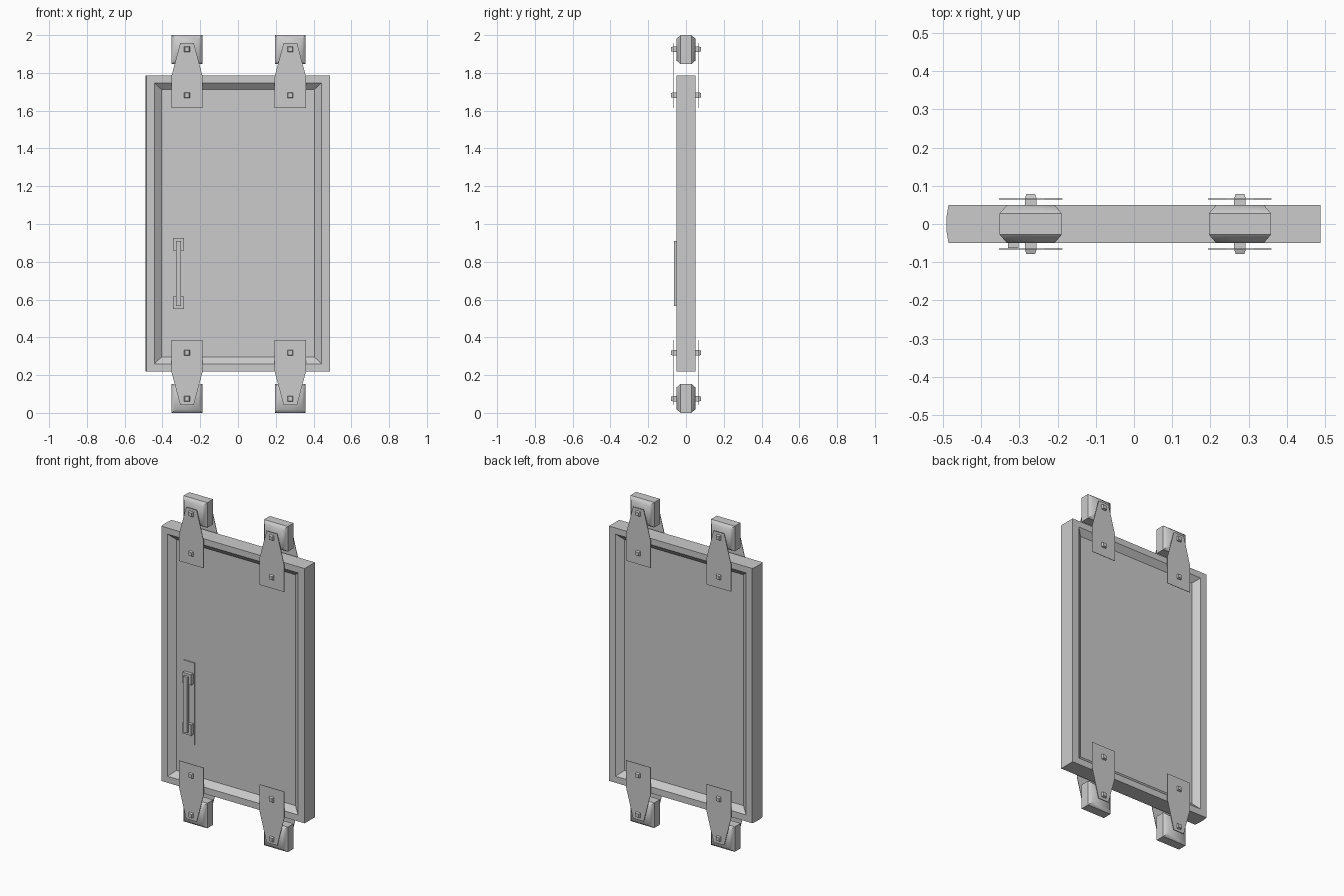
import bpy, bmesh

if "Cube" in bpy.data.objects:
    bpy.data.objects.remove(bpy.data.objects["Cube"])


def finish(name, bm):
    bmesh.ops.recalc_face_normals(bm, faces=bm.faces)
    mesh = bpy.data.meshes.new(name)
    bm.to_mesh(mesh)
    bm.free()
    obj = bpy.data.objects.new(name, mesh)
    bpy.context.collection.objects.link(obj)
    return obj


def loft(name, rings, soft_caps=False):
    """Skin rectangles (y, x0, x1, z0, z1) front to back and cap both ends."""
    bm = bmesh.new()
    loops = [[bm.verts.new(p) for p in ((a, y, c), (b, y, c), (b, y, d), (a, y, d))]
             for y, a, b, c, d in rings]
    for l0, l1 in zip(loops, loops[1:]):
        for i in range(4):
            j = (i + 1) % 4
            bm.faces.new((l0[i], l0[j], l1[j], l1[i]))
    bm.faces.new(loops[0])
    bm.faces.new(loops[-1])
    if soft_caps:
        # smooth the chamfer into the cap, keep every other edge sharp
        caps = set(loops[0]) | set(loops[-1])
        for f in bm.faces:
            f.smooth = True
        for e in bm.edges:
            on_cap = e.verts[0] in caps and e.verts[1] in caps
            e.smooth = on_cap
    return finish(name, bm)


def box(name, x0, x1, y0, y1, z0, z1):
    return loft(name, [(y0, x0, x1, z0, z1), (y1, x0, x1, z0, z1)])


def square(y, x, z, r):
    return (y, x - r, x + r, z - r, z + r)


def strap(name, x, side, flip):
    """Thin plate, wide on the door and tapering over the roller."""
    half = [(0.083, 1.613), (0.083, 1.78), (0.036, 1.957)]
    outline = half + [(-a, z) for a, z in reversed(half)]
    bm = bmesh.new()
    face = bm.faces.new([bm.verts.new((x + a, side * 0.064, 2 - z if flip else z))
                         for a, z in outline])
    ext = bmesh.ops.extrude_face_region(bm, geom=[face])
    for v in ext["geom"]:
        if isinstance(v, bmesh.types.BMVert):
            v.co.y += side * 0.003
    return finish(name, bm)


# door slab: recessed bevelled panel on both faces, slightly bowed left edge
front = [(-0.02, -0.405, 0.405, 0.295, 1.713),
         (-0.05, -0.443, 0.443, 0.26, 1.747),
         (-0.05, -0.485, 0.488, 0.22, 1.785),
         (-0.02, -0.49, 0.488, 0.22, 1.785)]
loft("door_panel", front + [(-r[0],) + r[1:] for r in reversed(front)])

# rollers, straps and bolts at the four mounting points
for x, sx in ((-0.27, "left"), (0.277, "right")):
    for flip, sz in ((False, "top"), (True, "bottom")):
        zc = 0.077 if flip else 1.923
        big, small = 0.081, 0.063
        w = lambda y, d: (y, x - big + d, x + big - d, zc - 0.077 + d, zc + 0.077 - d)
        loft(f"roller_{sz}_{sx}",
             [w(-0.05, 0.019), w(-0.028, 0), w(0.028, 0), w(0.05, 0.019)], True)
        for side, sy in ((-1, "front"), (1, "back")):
            tag = f"{sz}_{sx}_{sy}"
            strap("strap_" + tag, x, side, flip)
            for kind, z, root in (("roller", 1.925, 0.045), ("door", 1.682, 0.018)):
                z = 2 - z if flip else z
                loft(f"{kind}_bolt_{tag}",
                     [square(side * root, x, z, 0.015),
                      square(side * 0.067, x, z, 0.015),
                      square(side * 0.079, x, z, 0.011)])

# handle on the front: backing plate, two mounts and a grip bar
box("handle_plate", -0.353, -0.277, -0.026, -0.018, 0.488, 0.99)
for name, z0, z1 in (("upper", 0.86, 0.925), ("lower", 0.55, 0.617)):
    box(f"handle_mount_{name}", -0.345, -0.285, -0.047, -0.022, z0, z1)
box("handle_bar", -0.329, -0.302, -0.063, -0.043, 0.567, 0.91)
